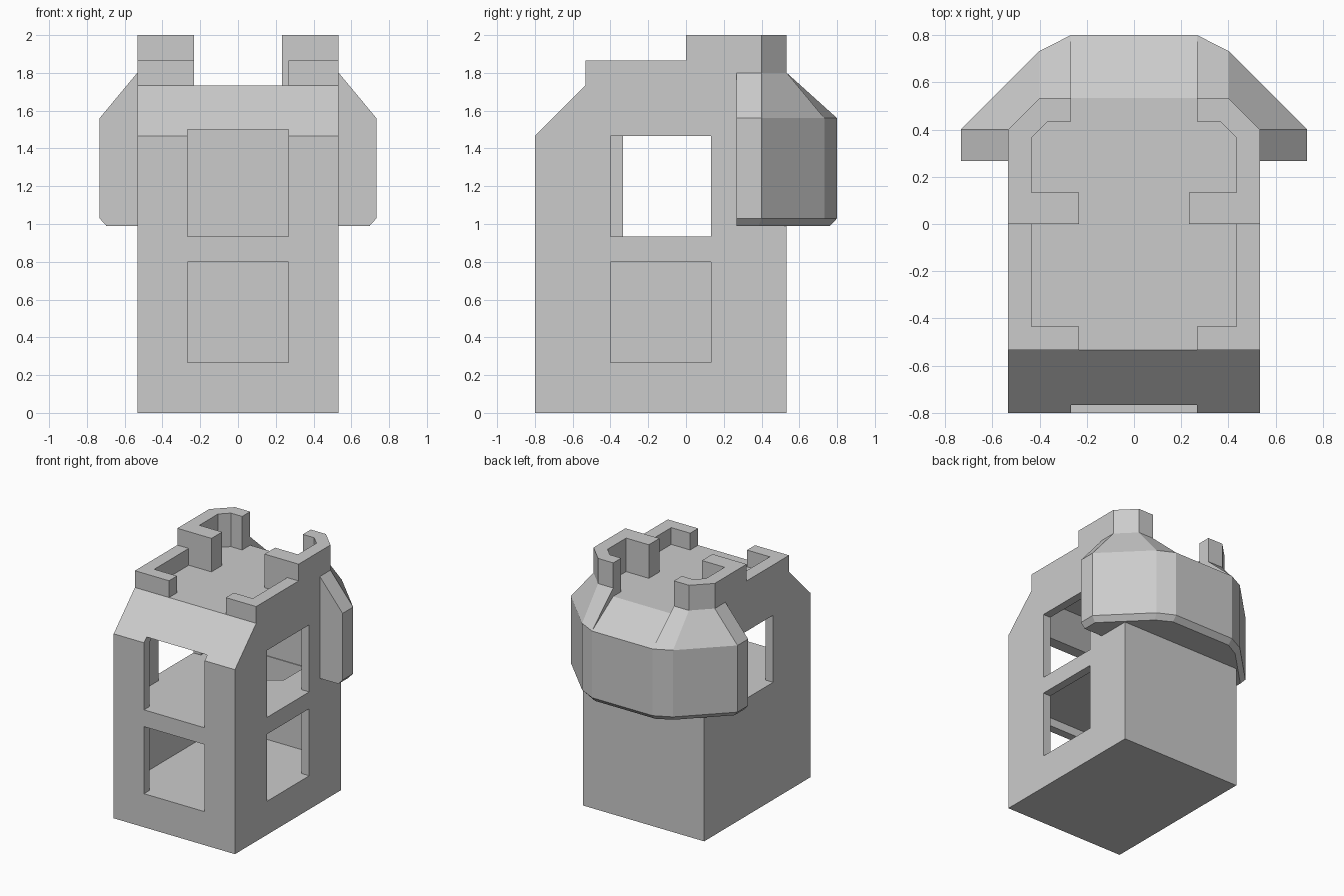
import bpy
import bmesh
from mathutils import Vector

cube = bpy.data.objects.get("Cube")
if cube:
    bpy.data.objects.remove(cube, do_unlink=True)

U = 1 / 15          # building module
W = 8 * U           # half width of the tower

stone = bpy.data.materials.new("stone_grey")
stone.use_nodes = True
stone.diffuse_color = (0.6, 0.6, 0.6, 1)
stone.node_tree.nodes["Principled BSDF"].inputs["Base Color"].default_value = (0.6, 0.6, 0.6, 1)


def loft(name, sections):
    """Join equal-length closed sections with faces and cap both ends."""
    bm = bmesh.new()
    rings = [[bm.verts.new(p) for p in s] for s in sections]
    n = len(rings[0])
    for a, b in zip(rings, rings[1:]):
        for i in range(n):
            j = (i + 1) % n
            bm.faces.new((a[i], a[j], b[j], b[i]))
    bm.faces.new(rings[0])
    bm.faces.new(rings[-1])
    bmesh.ops.recalc_face_normals(bm, faces=bm.faces)
    mesh = bpy.data.meshes.new(name)
    bm.to_mesh(mesh)
    bm.free()
    mesh.materials.append(stone)
    obj = bpy.data.objects.new(name, mesh)
    bpy.context.collection.objects.link(obj)
    return obj


def prism(name, outline, z0, z1):
    return loft(name, [[(x, y, z) for x, y in outline] for z in (z0, z1)])


def side_profile(name, outline, half):
    return loft(name, [[(x, y, z) for y, z in outline] for x in (-half, half)])


def box(x0, x1, y0, y1, z0, z1):
    return prism("cutter", [(x0, y0), (x1, y0), (x1, y1), (x0, y1)], z0, z1)


def carve(target, cutters):
    """Subtract every cutter, keep the result and drop the cutters."""
    for c in cutters:
        c.hide_render = True
        mod = target.modifiers.new("cut", 'BOOLEAN')
        mod.operation = 'DIFFERENCE'
        mod.solver = 'EXACT'
        mod.object = c
    bpy.context.view_layer.update()
    deps = bpy.context.evaluated_depsgraph_get()
    mesh = bpy.data.meshes.new_from_object(target.evaluated_get(deps))
    target.modifiers.clear()
    target.data = mesh
    for c in cutters:
        bpy.data.objects.remove(c, do_unlink=True)


# Tower with sloped front eave
tower = side_profile("tower", [(-12 * U, 0), (W, 0), (W, 26 * U), (-W, 26 * U),
                               (-12 * U, 22 * U)], W)
cutters = []
# Lower and upper rooms
cutters.append(box(-7 * U, 7 * U, -11 * U, 7 * U, 4 * U, 13 * U))
cutters.append(side_profile("cutter", [(-11 * U, 14 * U), (7 * U, 14 * U), (7 * U, 25 * U),
                                       (-7.6 * U, 25 * U), (-11 * U, 21.6 * U)], 7 * U))
# Front windows
cutters.append(box(-4 * U, 4 * U, -13 * U, -10 * U, 4 * U, 12 * U))
cutters.append(box(-4 * U, 4 * U, -13 * U, -10 * U, 14 * U, 22.5 * U))
# Side windows: two on the left, one on the right
for z0, z1 in ((4, 12), (14, 22)):
    cutters.append(box(6 * U, 9 * U, -6 * U, 2 * U, z0 * U, z1 * U))
cutters.append(box(-9 * U, -6 * U, -5 * U, 3 * U, 14 * U, 22 * U))
# Stair opening in the upper floor
cutters.append(prism("cutter", [(4 * U, 6.9 * U), (4 * U, 3 * U), (0, 0),
                                (-4 * U, 3 * U), (-4 * U, 6.9 * U)], 12.5 * U, 14.5 * U))
# Rear corner cut-offs under the battlements
for s in (-1, 1):
    cutters.append(prism("cutter", [(s * 9 * U, 5 * U), (s * 9 * U, 9 * U), (s * 5 * U, 9 * U)],
                         23.4 * U, 27 * U))
carve(tower, cutters)

# Battlements
for side, s, front_end in (("left", 1, 4), ("right", -1, 3.5)):
    high = [(8, 0), (3.5, 0), (3.5, 2), (6.5, 2), (6.5, 5.5), (5.5, 6.5),
            (4, 6.5), (4, 8), (6, 8), (8, 6)]
    low = [(8, 0), (6.5, 0), (6.5, -6.5), (front_end, -6.5), (front_end, -8), (8, -8)]
    prism(side + "_rear_battlement", [(s * x * U, y * U) for x, y in high], 26 * U, 30 * U)
    prism(side + "_front_battlement", [(s * x * U, y * U) for x, y in low], 26 * U, 28 * U)


# Overhanging rear bay wrapped around the back corners
def bay_section(inner, foot, outer, upper, top):
    low, chamfer, shoulder = 0.99, 1.03, 1.56
    levels = ((inner, low), (foot, low), (outer, chamfer), (outer, shoulder),
              (upper, top), (inner, top))
    return [Vector((p[0], p[1], z)) for p, z in levels]


INNER = [(0.5, 0.267), (0.5, 0.42), (0.42, 0.5), (0.267, 0.5)]
FOOT = [(0.697, 0.267), (0.697, 0.385), (0.385, 0.697), (0.267, 0.762)]
OUTER = [(0.733, 0.267), (0.733, 0.4), (0.4, 0.733), (0.267, 0.8)]
UPPER = [(W, 0.267), (W, 0.4), (0.4, W), (0.267, W)]
stations = list(zip(INNER, FOOT, OUTER, UPPER))

mirror = Vector((-1, 1, 1))
corner = [bay_section(*st, 1.8) for st in stations]
loft("left_bay_corner", corner)
loft("right_bay_corner", [[p * mirror for p in sec] for sec in corner])
middle = bay_section(*stations[-1], 26 * U)
loft("bay_middle", [middle, [p * mirror for p in middle]])
